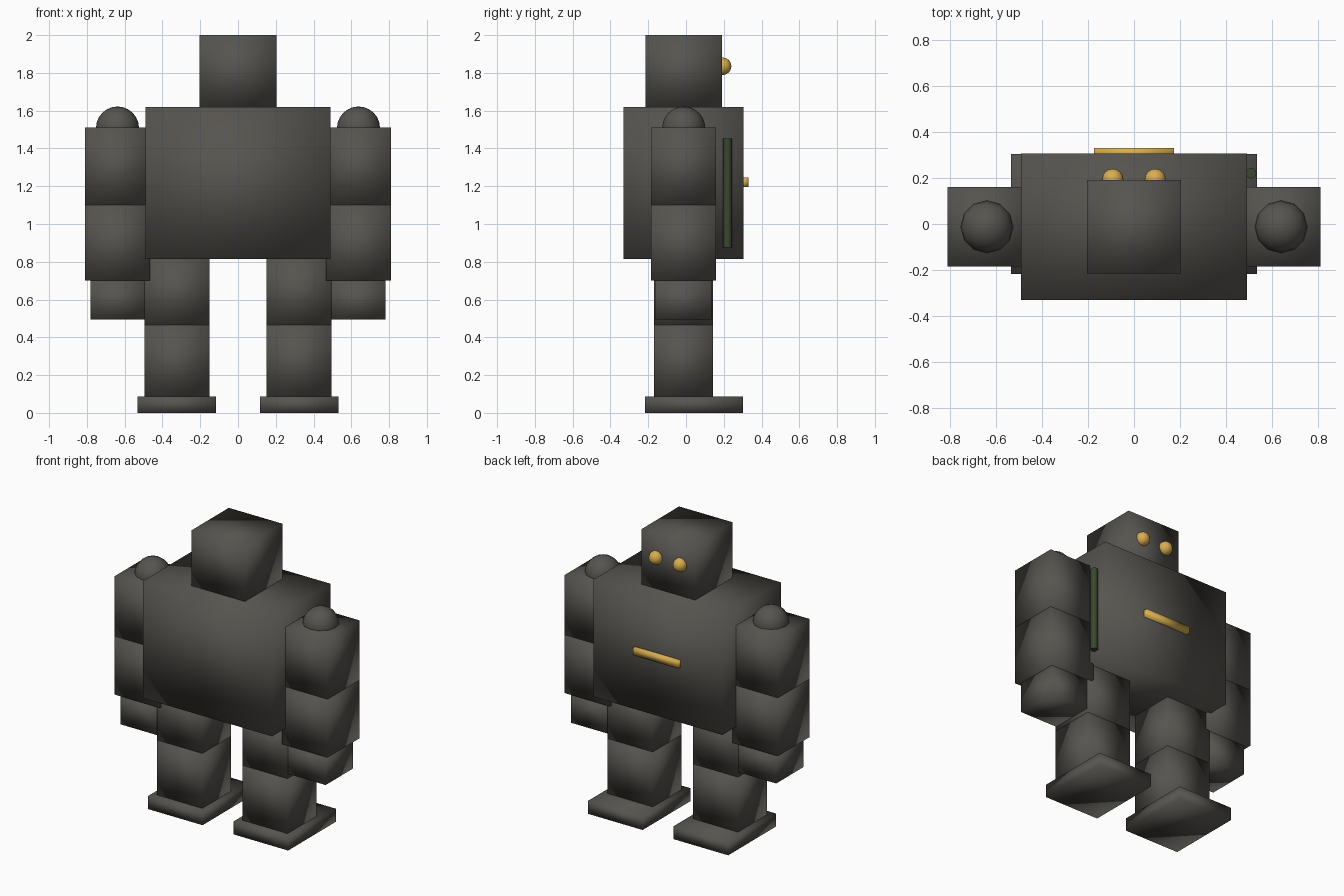
import bpy, math

if "Cube" in bpy.data.objects:
    bpy.data.objects.remove(bpy.data.objects["Cube"])


def material(name, rgb):
    m = bpy.data.materials.new(name)
    m.diffuse_color = (*rgb, 1.0)
    m.use_nodes = True
    m.node_tree.nodes["Principled BSDF"].inputs["Base Color"].default_value = m.diffuse_color
    return m


GREY = material("dark warm grey", (0.095, 0.089, 0.079))
GOLD = material("gold", (0.68, 0.42, 0.08))
GREEN = material("dark olive green", (0.042, 0.062, 0.026))


def finish(name, mat):
    ob = bpy.context.object
    ob.name = name
    ob.data.materials.append(mat)
    bpy.ops.object.transform_apply(location=False, rotation=True, scale=True)
    bpy.ops.object.shade_smooth()
    return ob


def box(name, x, y, z, mat=GREY):
    """Box from (min, max) ranges on each axis."""
    ranges = [sorted(r) for r in (x, y, z)]
    bpy.ops.mesh.primitive_cube_add(size=1, location=[(a + b) / 2 for a, b in ranges])
    bpy.context.object.scale = [b - a for a, b in ranges]
    return finish(name, mat)


def ball(name, loc, r, segs, rings, mat):
    bpy.ops.mesh.primitive_uv_sphere_add(segments=segs, ring_count=rings, radius=r, location=loc)
    return finish(name, mat)


# body and head
box("torso", (-0.49, 0.49), (-0.33, 0.305), (0.815, 1.62))
box("head", (-0.203, 0.203), (-0.215, 0.19), (1.62, 2.0))

# mirrored limbs and eyes
for side, s in (("left", -1), ("right", 1)):
    arm_x, leg_x = (s * 0.465, s * 0.81), (s * 0.152, s * 0.495)
    box(side + "_upper_arm", arm_x, (-0.185, 0.16), (1.10, 1.51))
    box(side + "_forearm", arm_x, (-0.185, 0.16), (0.70, 1.10))
    box(side + "_hand", (s * 0.495, s * 0.78), (-0.163, 0.135), (0.495, 0.70))
    ball(side + "_shoulder", (s * 0.638, -0.012, 1.508), 0.114, 12, 12, GREY)
    box(side + "_thigh", leg_x, (-0.17, 0.143), (0.465, 0.815))
    box(side + "_shin", leg_x, (-0.17, 0.143), (0.088, 0.465))
    box(side + "_foot", (s * 0.117, s * 0.533), (-0.217, 0.303), (0, 0.088))
    ball(side + "_eye", (s * 0.092, 0.194, 1.835), 0.046, 16, 12, GOLD)

# chest bar and side rod
box("chest_bar", (-0.173, 0.173), (0.285, 0.33), (1.197, 1.245), GOLD)
bpy.ops.mesh.primitive_cylinder_add(vertices=12, radius=0.023, depth=0.577,
                                    location=(0.508, 0.22, 1.163))
finish("side_rod", GREEN)
bpy.ops.object.shade_smooth_by_angle(angle=math.radians(40))
